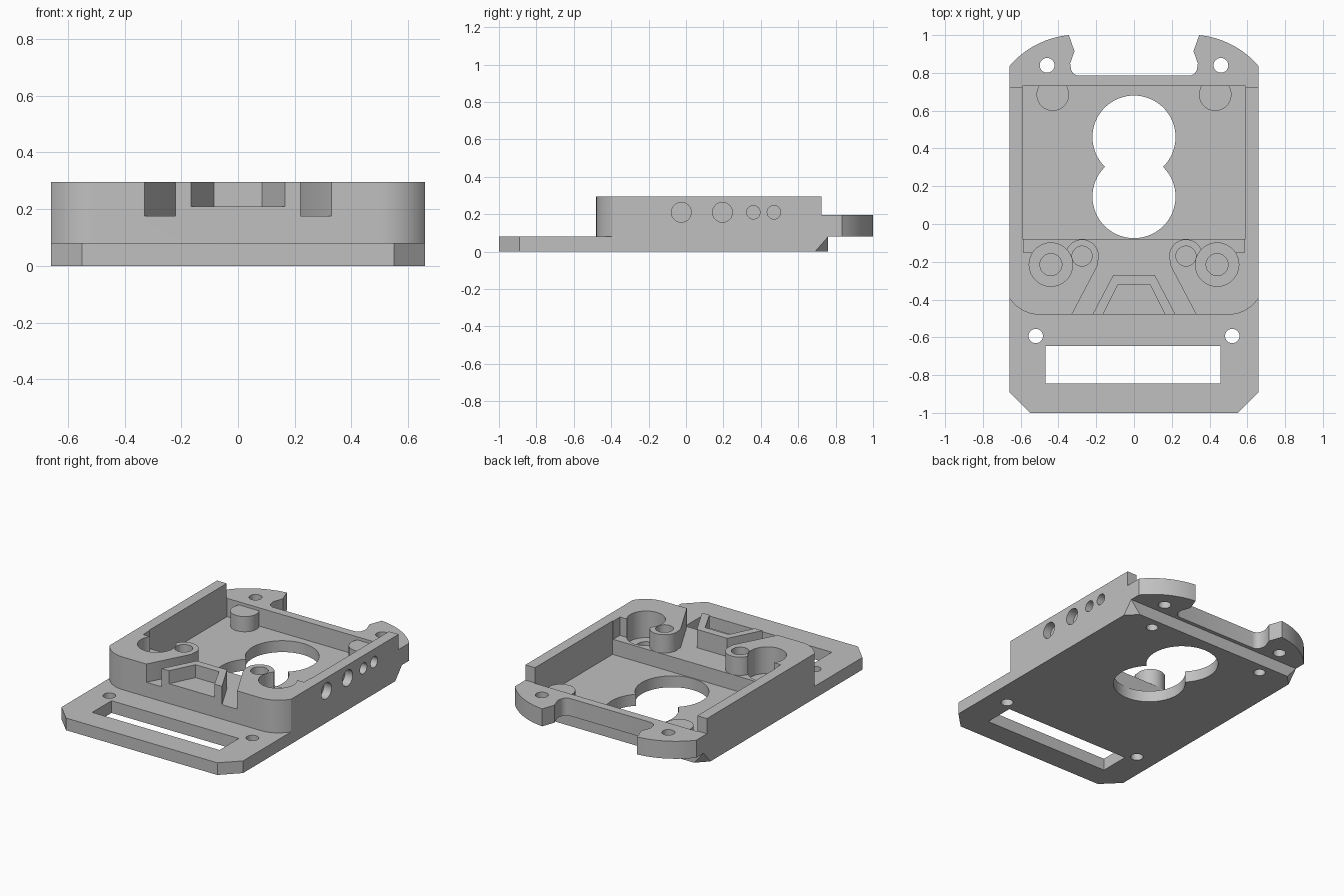
import bpy
import bmesh
from math import sin, cos, radians, tau

cube = bpy.data.objects.get("Cube")
if cube:
    bpy.data.objects.remove(cube)

grey = bpy.data.materials.new("plain grey")
grey.use_nodes = True
colour = (0.53, 0.53, 0.53, 1)
grey.diffuse_color = colour
grey.node_tree.nodes["Principled BSDF"].inputs["Base Color"].default_value = colour


def finish(name, bm):
    bmesh.ops.recalc_face_normals(bm, faces=bm.faces)
    mesh = bpy.data.meshes.new(name)
    bm.to_mesh(mesh)
    bm.free()
    mesh.materials.append(grey)
    obj = bpy.data.objects.new(name, mesh)
    bpy.context.collection.objects.link(obj)
    return obj


def prism(name, outline, low, high, axis="z"):
    """Extrude a flat outline; axis x takes the outline as (y, z)."""
    bm = bmesh.new()
    rings = []
    for h in (low, high):
        pts = [(a, b, h) if axis == "z" else (h, a, b) for a, b in outline]
        rings.append([bm.verts.new(p) for p in pts])
    bm.faces.new(rings[0])
    bm.faces.new(rings[1])
    n = len(outline)
    for i in range(n):
        j = (i + 1) % n
        bm.faces.new((rings[0][i], rings[0][j], rings[1][j], rings[1][i]))
    return finish(name, bm)


def arc(cx, cy, r, start, end, steps=12):
    turns = [radians(start + (end - start) * i / steps) for i in range(steps + 1)]
    return [(cx + r * cos(t), cy + r * sin(t)) for t in turns]


def circle(cx, cy, r, n=48):
    return [(cx + r * cos(tau * i / n), cy + r * sin(tau * i / n)) for i in range(n)]


def rect(x0, x1, y0, y1):
    return [(x0, y0), (x1, y0), (x1, y1), (x0, y1)]


def mirrored(half):
    """Close a right-hand outline with its mirror image."""
    return half + [(-x, y) for x, y in reversed(half)]


def combine(tool, operation):
    mod = body.modifiers.new(tool.name, "BOOLEAN")
    mod.operation = operation
    mod.solver = "EXACT"
    mod.object = tool
    bpy.context.view_layer.objects.active = body
    bpy.ops.object.modifier_apply(modifier=mod.name)
    bpy.data.objects.remove(tool)


def add(name, outline, low, high):
    combine(prism(name, outline, low, high), "UNION")


def cut(name, outline, low, high, axis="z"):
    combine(prism(name, outline, low, high, axis), "DIFFERENCE")


W, TOP, FLOOR, LEDGE, TAB = 0.66, 0.295, 0.075, 0.175, 0.195
BACK = 0.725
OVER = 0.4

# Base plate with chamfered front corners
body = prism("mount_body", mirrored([(0.55, -1), (W, -0.89), (W, 0.76)]), 0, 0.08)

# Raised housing with rounded front corners
corner = arc(0.5, -0.293, 0.187, -90, -31)[:-1]
add("housing", mirrored(corner + [(W, -0.39), (W, BACK)]), 0.08, TOP)

# Rear lugs joined by a narrow bridge
lug = [(W, 0.6), (W, 0.835)] + arc(0.30, 0.53, 0.472, 40.3, 84.5)[1:]
lug += [(0.315, 0.915), (0.338, 0.85)]
lug += arc(0.29, 0.83, 0.045, 0, -90, 6)
add("rear_lugs", mirrored(lug), 0.08, TAB)

# Small slanted cut under each rear corner
for s in (-1, 1):
    bm = bmesh.new()
    for x, y, z in ((W, 0.69, 0), (0.59, 0.76, 0), (W, 0.76, 0.08), (0.70, 0.80, -0.04)):
        bm.verts.new((s * x, y, z))
    bmesh.ops.convex_hull(bm, input=bm.verts)
    combine(finish("corner_cut", bm), "DIFFERENCE")

# Main pocket, front ledge and the flared channel to the front
cut("pocket", rect(-0.59, 0.59, -0.08, BACK + 0.005), FLOOR, OVER)
cut("ledge", rect(-0.585, 0.585, -0.15, 0), LEDGE, OVER)
cut("channel", mirrored([(0.335, -0.49), (0.19, -0.215), (0.19, -0.1)]), LEDGE, OVER)

# Front trapezoid tray, open to the front
add("tray", mirrored([(0.22, -0.48), (0.11, -0.27)]), 0.1, TOP)
cut("tray_recess", mirrored([(0.17, -0.49), (0.085, -0.32)]), 0.21, OVER)

# Paired bosses, sockets and screw holes
for s in (-1, 1):
    add("front_boss", circle(s * 0.275, -0.17, 0.0885), 0.1, TOP)
    cut("socket", circle(s * 0.44, -0.215, 0.115), 0.12, OVER)
    cut("socket_core", circle(s * 0.44, -0.215, 0.058), 0.09, OVER)
    cut("boss_hole", circle(s * 0.275, -0.17, 0.053), 0.1, OVER)
    add("rear_boss", arc(s * 0.43, 0.685, 0.086, -215, 35, 32), 0.05, LEDGE)
    cut("rear_blind_hole", circle(s * 0.43, 0.685, 0.036), -0.1, 0.13)
    cut("lug_hole", circle(s * 0.46, 0.84, 0.039), -0.1, OVER)
    cut("front_hole", circle(s * 0.52, -0.593, 0.038), -0.1, OVER)

# Double round opening and the strap slot
for y in (0.46, 0.145):
    cut("round_opening", circle(0, y, 0.22, 64), -0.1, OVER)
cut("strap_slot", rect(-0.468, 0.458, -0.845, -0.645), -0.1, OVER)

# Blind side ports on one wall
for y, r in ((-0.025, 0.053), (0.195, 0.053), (0.36, 0.036), (0.47, 0.036)):
    cut("side_port", circle(y, 0.21, r, 32), 0.605, 0.8, "x")

bpy.ops.object.select_all(action="DESELECT")
body.select_set(True)
bpy.context.view_layer.objects.active = body
bpy.ops.object.shade_smooth_by_angle(angle=radians(30))
